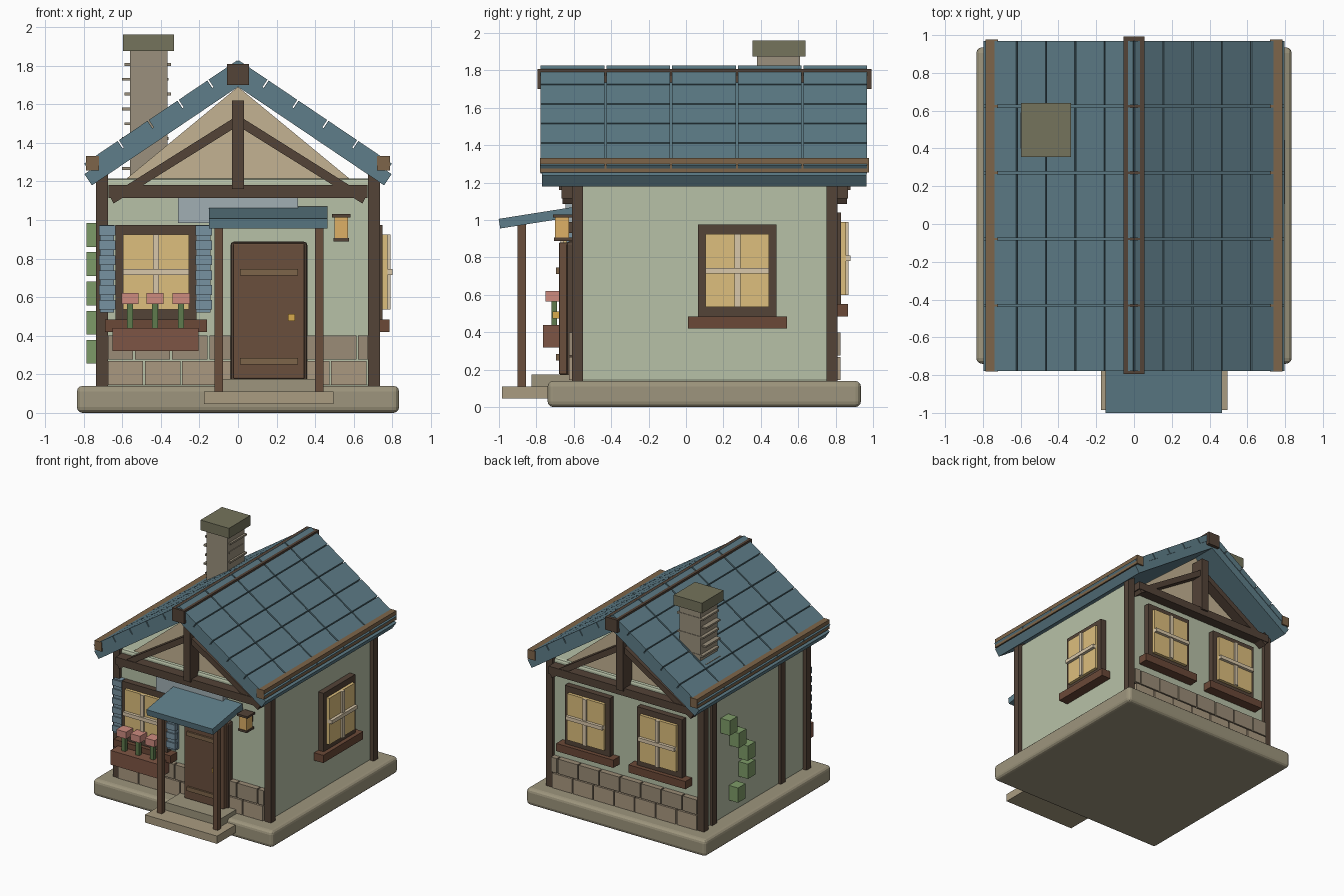
import bpy
import math

if "Cube" in bpy.data.objects:
    bpy.data.objects.remove(bpy.data.objects["Cube"])

MATS = {}
PALETTE = {
    "stone": "9c947c", "step": "a89b80", "wall": "b6c0a6", "wood": "54453a", "door_wood": "69503f",
    "sill_wood": "6a4a3a", "eave_wood": "7d654b", "roof": "5f7d88", "gable": "c2b191",
    "glass": "dcbd7c", "bar": "d8c6a8", "shutter": "7791a0", "board": "a0adb2",
    "brick_a": "a8977f", "brick_b": "998b76", "planter": "7d5646", "flower": "cc8a7e",
    "leaf": "7d9a68", "stem": "5f7a4e", "chimney": "998f7c", "cap": "74735c",
    "gold": "d8a94e", "lamp": "dcae66",
}


def mat(key):
    if key not in MATS:
        rgb = [int(PALETTE[key][i:i + 2], 16) / 255 for i in (0, 2, 4)]
        m = bpy.data.materials.new(key)
        m.diffuse_color = [c ** 2.2 for c in rgb] + [1]
        m.use_nodes = True
        m.node_tree.nodes["Principled BSDF"].inputs["Base Color"].default_value = m.diffuse_color
        MATS[key] = m
    return MATS[key]


def prism(name, pts, y0, y1, key, bevel=0, segs=2):
    """Extrude an xz outline along y."""
    n = len(pts)
    verts = [(x, y0, z) for x, z in pts] + [(x, y1, z) for x, z in pts]
    faces = [list(range(n)), list(range(2 * n - 1, n - 1, -1))]
    faces += [[i, i + n, (i + 1) % n + n, (i + 1) % n] for i in range(n)]
    me = bpy.data.meshes.new(name)
    me.from_pydata(verts, [], faces)
    me.validate()
    import bmesh
    bm = bmesh.new()
    bm.from_mesh(me)
    bmesh.ops.recalc_face_normals(bm, faces=bm.faces)
    bm.to_mesh(me)
    bm.free()
    ob = bpy.data.objects.new(name, me)
    bpy.context.collection.objects.link(ob)
    me.materials.append(mat(key))
    if bevel:
        b = ob.modifiers.new("bevel", "BEVEL")
        b.width, b.segments = bevel, segs
    return ob


def box(name, x0, x1, y0, y1, z0, z1, key, bevel=0, segs=2):
    return prism(name, [(x0, z0), (x1, z0), (x1, z1), (x0, z1)], y0, y1, key, bevel, segs)


def window(name, cx, cy, angle, z):
    """Window built facing -y with its back on the wall plane, then turned into place."""
    parts = [
        box(name + "_frame", -.21, .21, -.05, .02, z, z + .495, "wood"),
        box(name + "_glass", -.17, .17, -.075, 0, z + .055, z + .445, "glass"),
        box(name + "_bar_upright", -.016, .016, -.09, -.06, z + .055, z + .445, "bar"),
        box(name + "_bar_cross", -.17, .17, -.1, -.06, z + .235, z + .265, "bar"),
        box(name + "_sill", -.265, .265, -.085, .02, z - .06, z + .005, "sill_wood"),
    ]
    for p in parts:
        p.rotation_euler.z = angle
        p.location = (cx, cy, 0)


# Foundation, steps and walls
box("foundation", -.835, .835, -.74, .935, 0, .14, "stone", .03, 3)
box("lower_step", -.175, .495, -.985, -.6, .045, .11, "step")
box("upper_step", -.1, .42, -.825, -.58, .11, .175, "stone")
box("walls", -.7, .7, -.58, .78, .13, 1.215, "wall", .02)

# Corner posts and studs on the left wall
for x in (-.705, .705):
    for y in (-.58, .78):
        box("corner_post", x - .03, x + .03, y - .03, y + .03, .14, 1.25, "wood")
for y in (.65, -.26):
    box("left_wall_stud", -.72, -.69, y - .03, y + .03, .14, 1.2, "wood")

# Gables, timber framing and stone courses on front and back (mirrored about y = 0.1)
for side, s in (("front", -1), ("back", 1)):
    def ys(a, b):
        return sorted((.1 + s * a, .1 + s * b))
    prism(side + "_gable", [(-.595, 1.2), (.595, 1.2), (0, 1.69)], *ys(.6, .66), "gable")
    box(side + "_tie_beam", -.67, .67, *ys(.67, .765), 1.115, 1.18, "wood")
    box(side + "_king_post", -.032, .032, *ys(.66, .78), 1.16, 1.62, "wood")
    for m in (-1, 1):
        prism(side + "_brace", [(m * .665, 1.125), (m * .645, 1.085), (m * .02, 1.475), (m * .02, 1.53)],
              *ys(.67, .76), "wood")
    for row, start in enumerate((-.675, -.728)):
        for i in range(8):
            a = max(start + i * .193, -.675)
            b = min(start + (i + 1) * .193 - .01, .675)
            if b - a > .02:
                box(side + "_stone_block", a, b, *ys(.67, .725), .145 + row * .132, .268 + row * .132,
                    ("brick_a", "brick_b")[row])

# Windows
window("front_window", -.425, -.58, 0, .48)
window("right_window", .7, .275, math.pi / 2, .48)
for x in (-.335, .335):
    window("back_window", x, .78, math.pi, .545)

# Shutters with slats
for x in (-.678, -.178):
    box("shutter", x - .036, x + .036, -.63, -.58, .52, .975, "shutter")
    for k in range(6):
        z = .535 + k * .077
        box("shutter_slat", x - .043, x + .043, -.64, -.6, z, z + .05, "shutter")

# Planter with flowers
box("planter", -.65, -.205, -.765, -.62, .32, .44, "planter")
for x in (-.56, -.43, -.295):
    box("flower_stem", x - .016, x + .016, -.72, -.69, .43, .57, "stem")
    box("flower_head", x - .045, x + .045, -.75, -.66, .565, .622, "flower")

# Door
box("door_frame", -.04, .36, -.64, -.57, .15, .888, "wood", .02)
box("door", -.025, .345, -.68, -.6, .175, .88, "door_wood", .008)
for z in (.25, .712):
    box("door_strap", .01, .31, -.695, -.67, z, z + .035, "eave_wood")
box("door_knob", .258, .295, -.715, -.67, .475, .512, "gold")

# Porch canopy and board above the door
for x in (-.1, .42):
    box("porch_post", x - .022, x + .022, -.9, -.855, .1, .985, "door_wood")
canopy = box("porch_roof", -.15, .465, -.2, .2, -.026, .026, "roof")
canopy.location = (.0, -.8, 1.012)
canopy.rotation_euler.x = math.radians(9)
box("over_door_board", -.31, .31, -.645, -.57, .985, 1.12, "board")

# Wall lantern
box("lantern_glass", .5, .57, -.7, -.625, .905, 1.015, "lamp")
box("lantern_cap", .487, .583, -.71, -.61, 1.013, 1.03, "wood")
box("lantern_base", .495, .575, -.705, -.61, .888, .906, "wood")
box("lantern_bracket", .525, .545, -.64, -.57, .93, .99, "wood")

# Roof slabs, tiles, ridge and eave beams
A = math.radians(34)
C, S = math.cos(A), math.sin(A)


def slope(m, s, h):
    """Point at distance s down the slope, h above the roof underside."""
    return (m * (s * C + h * S), 1.69 - s * S + h * C)


T0, T1 = .07, .116
first = .004 / C - T1 * S / C
pitch = .155 / C
for m in (-1, 1):
    prism("roof_slab", [(0, 1.69), slope(m, .913, 0), slope(m, .913, T0), (0, 1.69 + T0 / C)],
          -.77, .965, "roof")
    for r in range(5):
        a = first + r * pitch
        b = a + pitch - (.008 if r < 4 else -.022)
        for c in range(5):
            y = -.777 + c * .3515
            prism("roof_tile", [slope(m, a, T0 - .005), slope(m, b, T0 - .005), slope(m, b, T1), slope(m, a, T1)],
                  y, y + .34, "roof")
    x0, x1 = sorted((m * .72, m * .787))
    box("eave_beam", x0, x1, -.78, .978, 1.255, 1.332, "eave_wood")
box("ridge_beam", -.056, .056, -.795, .993, 1.7, 1.808, "wood")

# Chimney with brick courses
box("chimney_stack", -.56, -.365, .38, .61, 1.2, 1.89, "chimney")
box("chimney_cap", -.597, -.333, .355, .64, 1.875, 1.96, "cap")
for k in range(8):
    z = 1.26 + k * .077
    d = .012 * (k % 2)
    box("chimney_course", -.6 + d, -.36 + d, .4, .59 + d * 2, z, z + .015, "chimney")

# Climbing leaves on the left wall
for y, z in ((.38, .255), (.25, .405), (.25, .557), (.37, .71), (.49, .86)):
    box("climbing_leaf", -.785, -.69, y - .05, y + .05, z, z + .124, "leaf")
